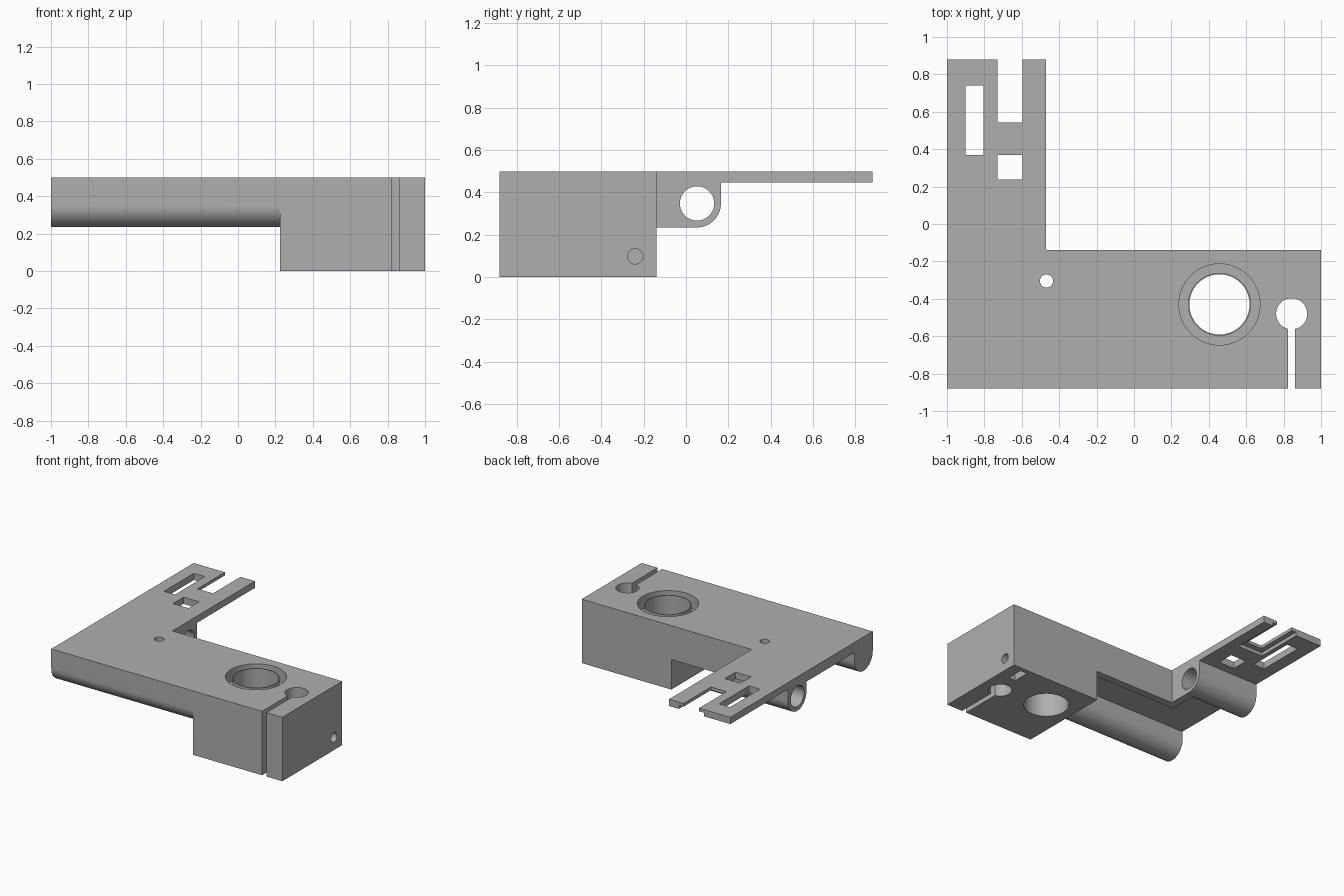
import bpy, bmesh, math
from mathutils import Matrix

old = bpy.data.objects.get("Cube")
if old:
    bpy.data.objects.remove(old, do_unlink=True)

grey = bpy.data.materials.new("plain grey")
grey.use_nodes = True
COLOR = (0.43, 0.43, 0.43, 1)
grey.diffuse_color = COLOR
grey.node_tree.nodes["Principled BSDF"].inputs["Base Color"].default_value = COLOR


def finish(name, bm):
    mesh = bpy.data.meshes.new(name)
    bmesh.ops.recalc_face_normals(bm, faces=bm.faces)
    bm.to_mesh(mesh)
    bm.free()
    obj = bpy.data.objects.new(name, mesh)
    bpy.context.collection.objects.link(obj)
    mesh.materials.append(grey)
    return obj


def box(name, x, y, z):
    bm = bmesh.new()
    bmesh.ops.create_cube(bm, size=1)
    for v in bm.verts:
        for i, (lo, hi) in enumerate((x, y, z)):
            v.co[i] = lo if v.co[i] < 0 else hi
    return finish(name, bm)


def rod(name, axis, center, radius, span):
    """Cylinder along axis x or z; center gives the other two coordinates."""
    bm = bmesh.new()
    bmesh.ops.create_cone(bm, cap_ends=True, segments=64, radius1=radius,
                          radius2=radius, depth=span[1] - span[0])
    mid = sum(span) / 2
    if axis == "x":
        place = Matrix.Translation((mid, *center)) @ Matrix.Rotation(math.pi / 2, 4, "Y")
    else:
        place = Matrix.Translation((*center, mid))
    bm.transform(place)
    return finish(name, bm)


def rib(name, y, x):
    """Hanging tube housing with a half-round underside."""
    bm = bmesh.new()
    r, z, n = 0.113, 0.348, 32
    pts = [(y + r * math.cos(a), z - r * math.sin(a))
           for a in (math.pi * i / n for i in range(n + 1))]
    pts += [(y - r, 0.5), (y + r, 0.5)]
    face = bm.faces.new([bm.verts.new((x[0], py, pz)) for py, pz in pts])
    ext = bmesh.ops.extrude_face_region(bm, geom=[face])["geom"]
    moved = [g for g in ext if isinstance(g, bmesh.types.BMVert)]
    bmesh.ops.translate(bm, verts=moved, vec=(x[1] - x[0], 0, 0))
    return finish(name, bm)


def combine(body, tool, operation):
    mod = body.modifiers.new(tool.name, "BOOLEAN")
    mod.operation, mod.solver, mod.object = operation, "EXACT", tool
    bpy.context.view_layer.objects.active = body
    bpy.ops.object.modifier_apply(modifier=mod.name)
    bpy.data.objects.remove(tool, do_unlink=True)


TOP = 0.5
REAR, FRONT = -0.14, -0.88
ARM = (-1, -0.47)

# Solid parts: clamp block, plates, tube housings and inner corner wall
body = box("carriage_body", (0.225, 1), (FRONT, REAR), (0, TOP))
solids = [
    box("main_plate", (-1, 0.3), (FRONT, REAR), (0.42, TOP)),
    box("arm_root", ARM, (-0.2, 0.06), (0.42, TOP)),
    box("arm_plate", ARM, (0, 0.88), (0.447, TOP)),
    rib("front_housing", -0.767, (-1, 0.3)),
    rib("rear_housing", 0.052, ARM),
    box("rear_wall", (-0.53, 0.3), (-0.2, REAR), (0.235, TOP)),
    box("corner_wall", (-0.53, -0.47), (-0.2, 0.052), (0.235, TOP)),
]
for part in solids:
    combine(body, part, "UNION")

# Holes, slots and recesses
BORE = (0.457, -0.43)
CLAMP = (0.843, -0.48)
cutters = [
    rod("front_rod_hole", "x", (-0.767, 0.348), 0.081, (-1.1, 1.1)),
    rod("rear_rod_hole", "x", (0.052, 0.348), 0.081, (-1.1, -0.4)),
    rod("screw_hole", "x", (-0.24, 0.098), 0.036, (0.72, 1.1)),
    box("nut_slot", (0.85, 0.91), (-0.305, -0.175), (-0.1, 0.165)),
    rod("main_bore", "z", BORE, 0.161, (-0.1, 0.6)),
    rod("counterbore", "z", BORE, 0.217, (0.4, 0.6)),
    rod("clamp_hole", "z", CLAMP, 0.083, (-0.1, 0.6)),
    box("clamp_slit", (0.824, 0.862), (-1, CLAMP[1]), (-0.1, 0.6)),
    rod("plate_hole", "z", (-0.468, -0.305), 0.035, (0.1, 0.6)),
    box("long_window", (-0.9, -0.805), (0.37, 0.74), (0.4, 0.6)),
    box("square_window", (-0.73, -0.595), (0.238, 0.37), (0.4, 0.6)),
    box("fork_slot", (-0.73, -0.595), (0.542, 1), (0.4, 0.6)),
    box("fork_recess", (-0.77, -0.555), (0.5, 1), (0.4, 0.475)),
]
for cutter in cutters:
    combine(body, cutter, "DIFFERENCE")

# Thin sleeve standing inside the counterbore
sleeve = rod("bore_sleeve", "z", BORE, 0.168, (0.4, 0.49))
combine(sleeve, rod("sleeve_hole", "z", BORE, 0.161, (0.3, 0.6)), "DIFFERENCE")

for obj in (body, sleeve):
    bpy.ops.object.select_all(action="DESELECT")
    obj.select_set(True)
    bpy.context.view_layer.objects.active = obj
    bpy.ops.object.shade_smooth_by_angle(angle=math.radians(30))
